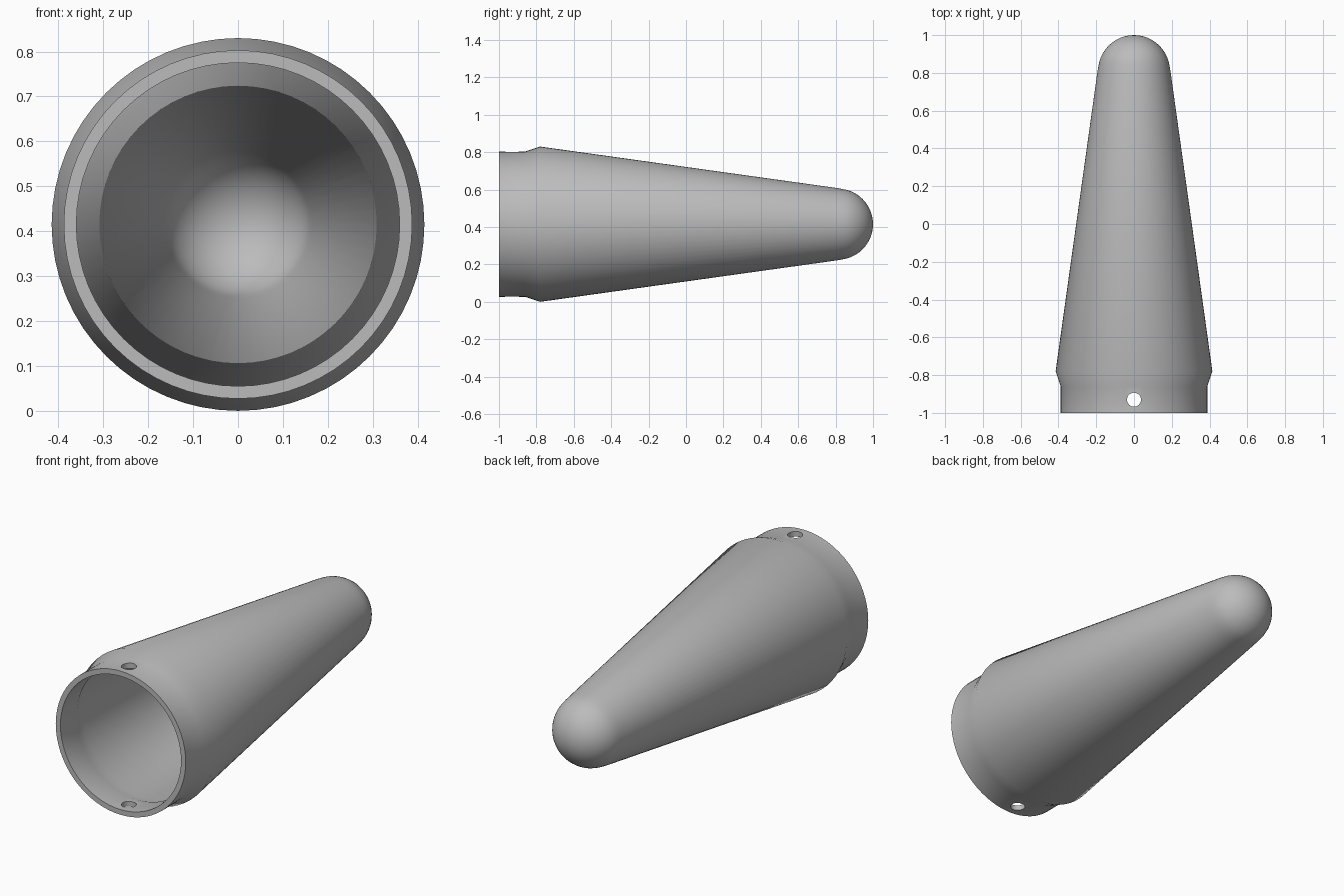
import bpy, bmesh
from math import sin, cos, pi, radians
from mathutils import Matrix, Vector

cube = bpy.data.objects.get("Cube")
if cube:
    bpy.data.objects.remove(cube, do_unlink=True)

CENTRE_Z = 0.415
SEGMENTS = 64
DOME_STEPS = 12
WALL = 0.028

grey = bpy.data.materials.new("plain grey")
grey.use_nodes = True
grey.diffuse_color = (0.5, 0.5, 0.5, 1)
grey.node_tree.nodes["Principled BSDF"].inputs["Base Color"].default_value = (0.5, 0.5, 0.5, 1)


def shell_profile(inset):
    """(radius, y) points from the open rim to the tip of the dome."""
    points = [(0.388, -1), (0.388, -0.86), (0.415, -0.78), (0.193, 0.81)]
    points = [(r - inset, y) for r, y in points]
    radius = 0.19 - inset
    for i in range(1, DOME_STEPS + 1):
        a = pi / 2 * i / DOME_STEPS
        points.append((radius * cos(a), 0.81 + radius * sin(a)))
    return points


def make_object(name, bm):
    bmesh.ops.recalc_face_normals(bm, faces=bm.faces)
    mesh = bpy.data.meshes.new(name)
    bm.to_mesh(mesh)
    bm.free()
    mesh.materials.append(grey)
    obj = bpy.data.objects.new(name, mesh)
    bpy.context.collection.objects.link(obj)
    return obj


# Hollow cone: outer and inner walls lathed around the y axis
bm = bmesh.new()
profile = shell_profile(WALL)[::-1] + shell_profile(0)
verts = [bm.verts.new((r, y, CENTRE_Z)) for r, y in profile]
edges = [bm.edges.new(pair) for pair in zip(verts, verts[1:])]
bmesh.ops.spin(bm, geom=verts + edges, cent=(0, 0, CENTRE_Z), axis=(0, 1, 0),
               angle=2 * pi, steps=SEGMENTS, use_merge=True)
bmesh.ops.remove_doubles(bm, verts=bm.verts, dist=0.0005)
cone = make_object("hollow_cone", bm)

# Pin hole through the top and bottom of the collar
bm = bmesh.new()
bmesh.ops.create_cone(bm, cap_ends=True, segments=32, radius1=0.037, radius2=0.037,
                      depth=1.2, matrix=Matrix.Translation(Vector((0, -0.93, CENTRE_Z))))
cutter = make_object("pin_hole_cutter", bm)
cutter.hide_render = True

drill = cone.modifiers.new("pin holes", 'BOOLEAN')
drill.operation = 'DIFFERENCE'
drill.solver = 'EXACT'
drill.object = cutter

bpy.ops.object.select_all(action='DESELECT')
cone.select_set(True)
bpy.context.view_layer.objects.active = cone
bpy.ops.object.modifier_apply(modifier=drill.name)
bpy.data.objects.remove(cutter, do_unlink=True)
bpy.ops.object.shade_smooth_by_angle(angle=radians(32))
